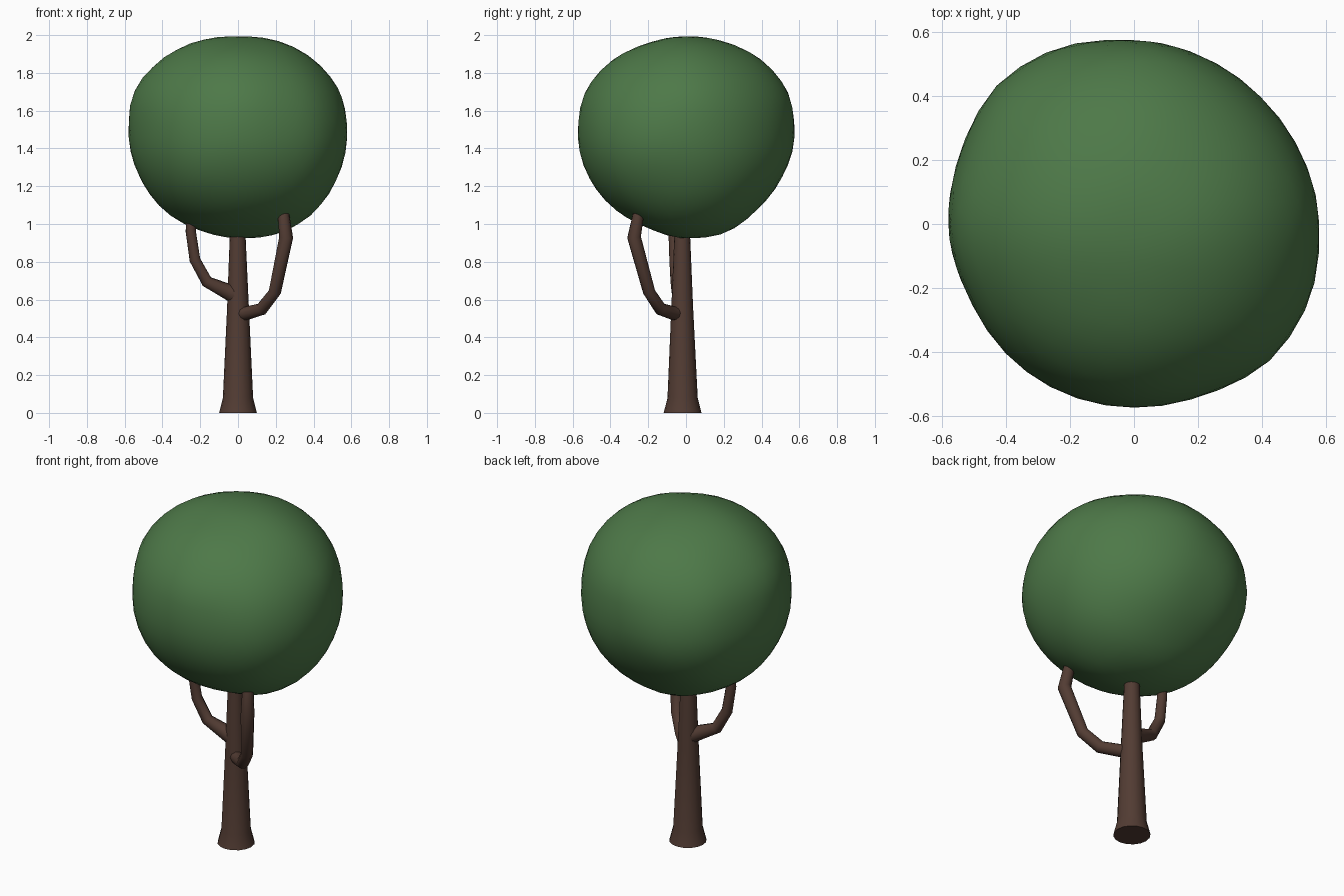
import bpy, bmesh, math
from mathutils import Vector

if "Cube" in bpy.data.objects:
    bpy.data.objects.remove(bpy.data.objects["Cube"])


def material(name, rgb):
    m = bpy.data.materials.new(name)
    m.diffuse_color = (*rgb, 1)
    m.use_nodes = True
    m.node_tree.nodes["Principled BSDF"].inputs["Base Color"].default_value = m.diffuse_color
    return m


bark = material("bark", (0.085, 0.045, 0.033))
leaf = material("leaf", (0.075, 0.19, 0.065))


def finish(bm, name, mat, angle):
    bmesh.ops.recalc_face_normals(bm, faces=bm.faces)
    me = bpy.data.meshes.new(name)
    bm.to_mesh(me)
    bm.free()
    ob = bpy.data.objects.new(name, me)
    bpy.context.collection.objects.link(ob)
    me.materials.append(mat)
    bpy.ops.object.select_all(action='DESELECT')
    ob.select_set(True)
    bpy.context.view_layer.objects.active = ob
    bpy.ops.object.shade_smooth_by_angle(angle=math.radians(angle))
    return ob


def tube(name, path, sides):
    """Sweep a round section along (x, y, z, radius) points."""
    bm = bmesh.new()
    pts = [Vector(p[:3]) for p in path]
    rings, side = [], None
    for i, p in enumerate(pts):
        t = (pts[min(i + 1, len(pts) - 1)] - pts[max(i - 1, 0)]).normalized()
        if side is None:
            side = t.orthogonal()
        side = (side - t * side.dot(t)).normalized()
        up = t.cross(side)
        ring = []
        for k in range(sides):
            a = 2 * math.pi * k / sides
            ring.append(bm.verts.new(p + path[i][3] * (side * math.cos(a) + up * math.sin(a))))
        rings.append(ring)
    for r0, r1 in zip(rings, rings[1:]):
        for k in range(sides):
            j = (k + 1) % sides
            bm.faces.new((r0[k], r0[j], r1[j], r1[k]))
    bm.faces.new(rings[0])
    bm.faces.new(rings[-1])
    return finish(bm, name, bark, 50)


# Flared, tapering trunk
tube("trunk", [(0, -.018, 0, .1), (0, -.018, .08, .08),
               (0, -.02, .55, .058), (-.002, -.02, .98, .04)], 16)

# Two upturned branches
tube("front_branch", [(0, -.03, .525, .036), (.045, -.065, .527, .036), (.125, -.135, .55, .034),
                      (.195, -.195, .64, .033), (.255, -.275, .93, .037), (.24, -.25, 1.06, .03)], 10)
tube("left_branch", [(0, -.02, .615, .05), (-.06, -.035, .645, .042), (-.165, -.05, .695, .032),
                     (-.228, -.058, .81, .03), (-.25, -.065, .96, .028), (-.25, -.065, 1.06, .026)], 10)

# Lumpy crown: outline radii every 22.5 degrees in the xz, yz and xy planes
XZ = [.58, .596, .578, .555, .53, .555, .583, .612, .58, .56, .553, .533, .53, .56, .57, .57]
YZ = [.573, .597, .577, .547, .535, .537, .57, .592, .575, .557, .538, .518, .54, .553, .537, .55]
XY = [.58, .566, .56, .565, .577, .605, .615, .589, .583, .563, .57, .574, .575, .579, .607, .602]


def radius(table, u, v):
    a = (math.atan2(v, u) / (2 * math.pi) % 1) * 16
    i = int(a)
    f = a - i
    return table[i % 16] * (1 - f) + table[(i + 1) % 16] * f


bm = bmesh.new()
bmesh.ops.create_icosphere(bm, subdivisions=4, radius=1)
for v in bm.verts:
    d = v.co.normalized()
    samples = [(radius(XZ, d.x, d.z), d.y), (radius(YZ, d.y, d.z), d.x), (radius(XY, d.x, d.y), d.z)]
    weights = [1 / (c * c + .02) for _, c in samples]
    r = sum(s[0] * w for s, w in zip(samples, weights)) / sum(weights)
    v.co = d * r + Vector((0, 0, 1.46))
bmesh.ops.smooth_vert(bm, verts=bm.verts, factor=.3, use_axis_x=True, use_axis_y=True, use_axis_z=True)
finish(bm, "crown", leaf, 60)
